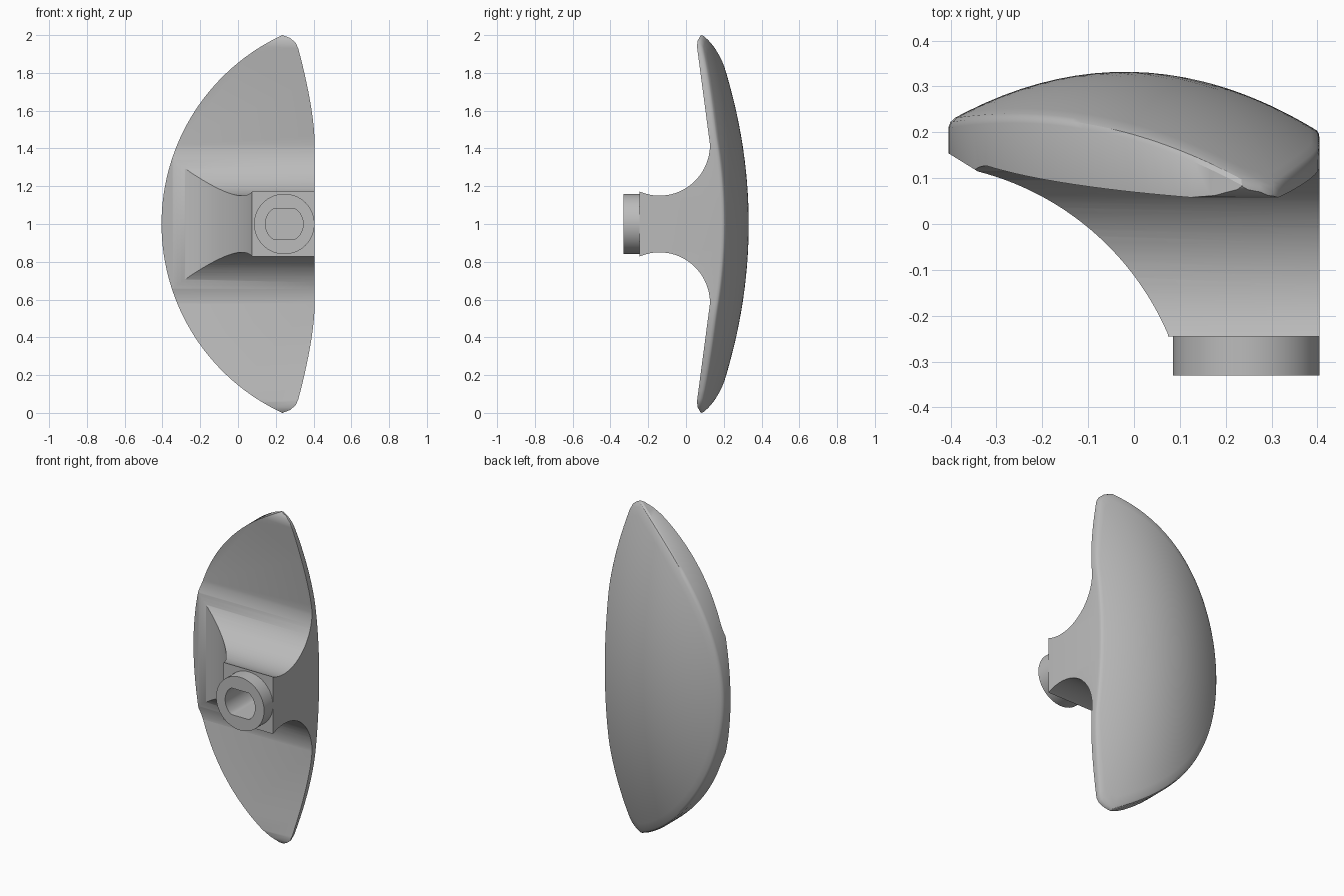
import bpy, bmesh, math

cube = bpy.data.objects.get("Cube")
if cube:
    bpy.data.objects.remove(cube, do_unlink=True)

grey = bpy.data.materials.new("satin grey")
grey.use_nodes = True
grey.diffuse_color = (0.5, 0.5, 0.5, 1)
grey.node_tree.nodes["Principled BSDF"].inputs["Base Color"].default_value = (0.5, 0.5, 0.5, 1)


def finish(name, bm):
    bmesh.ops.recalc_face_normals(bm, faces=bm.faces[:])
    mesh = bpy.data.meshes.new(name)
    bm.to_mesh(mesh)
    bm.free()
    mesh.materials.append(grey)
    obj = bpy.data.objects.new(name, mesh)
    bpy.context.scene.collection.objects.link(obj)
    return obj


def bridge(bm, a, b):
    n = len(a)
    for i in range(n):
        j = (i + 1) % n
        bm.faces.new((a[i], a[j], b[j], b[i]))


def prism(name, points, place, low, high):
    """Extrude a flat profile; place(u, v, depth) gives the position."""
    bm = bmesh.new()
    a, b = [[bm.verts.new(place(u, v, d)) for u, v in points] for d in (low, high)]
    bm.faces.new(a)
    bm.faces.new(b)
    bridge(bm, a, b)
    return finish(name, bm)


def along_x(u, v, d):
    return (d, u, v)


def along_y(u, v, d):
    return (u, d, v)


def along_z(u, v, d):
    return (u, v, d)


def combine(obj, cutter, operation):
    cutter.hide_render = True
    mod = obj.modifiers.new("shape", 'BOOLEAN')
    mod.operation = operation
    mod.solver = 'EXACT'
    mod.object = cutter
    bpy.context.view_layer.objects.active = obj
    bpy.ops.object.modifier_apply(modifier=mod.name)


def mirrored(half):
    """Close an upper half profile with its reflection about z = 1."""
    return half + [(u, 2 - v) for u, v in reversed(half) if abs(v - 1) > 1e-4]


def arc(cx, cy, rx, ry, start, end, steps):
    angles = [start + (end - start) * i / steps for i in range(steps + 1)]
    return [(cx + rx * math.cos(a), cy + ry * math.sin(a)) for a in angles]


# Half-moon outline of the grip
outline = []
for i in range(21):
    z = 1 + 0.93 * i / 20
    outline.append((0.405 - 0.26 * max(0, z - 1.45) ** 1.5, z))
outline += [(0.305, 1.96), (0.275, 1.985)]
outline += arc(0.696, 1, 1.101, 1.101, math.pi - 1.139, math.pi, 32)
outline = mirrored(outline)


# Domed back with a softly rounded rim
def back(x, z):
    return 0.332 - 0.73 * (x + 0.02) ** 2 - 0.186 * (z - 1) ** 2


bm = bmesh.new()
cx, cz = 0.15, 1.0
front = [bm.verts.new((x, -0.5, z)) for x, z in outline]
bm.faces.new(front)
ring = front
levels = [(1, 0.014), (0.992, 0.004), (0.975, 0)] + [(1 - i / 14, 0) for i in range(1, 14)]
for t, drop in levels:
    inner = []
    for px, pz in outline:
        x, z = cx + (px - cx) * t, cz + (pz - cz) * t
        inner.append(bm.verts.new((x, back(x, z) - drop, z)))
    bridge(bm, ring, inner)
    ring = inner
centre = bm.verts.new((cx, back(cx, cz), cz))
for i, v in enumerate(ring):
    bm.faces.new((v, ring[(i + 1) % len(ring)], centre))
body = finish("handle_body", bm)

# Side profile: neck flaring into the two wings
flare = arc(-0.14, 1.42, 0.267, 0.27, -1.975, 0, 28)
flare += [(0.058, 1.94), (0.062, 1.97), (0.075, 1.995), (0.09, 2.005), (0.6, 2.005)]
side = prism("side_profile", mirrored(flare), along_x, -1, 1)

# Curved scoop removed from one side of the neck
scoop_line = [(-0.6, 0.275)] + arc(-0.494, -0.484, 0.618, 0.618, 1.32, 0.406, 28)
scoop_line += [(0.074, -0.7), (-0.6, -0.7)]
scoop = prism("scoop_cutter", scoop_line, along_z, -0.5, 2.5)

# Spindle socket: a round hole with two flats
socket_line = [(0.245 + 0.1 * math.cos(a), 1 + max(-0.08, min(0.08, 0.1 * math.sin(a))))
               for a in (math.tau * (i + 0.5) / 48 for i in range(48))]
socket = prism("socket_cutter", socket_line, along_y, -0.6, -0.1)

# Round collar at the end of the neck
collar = prism("spindle_collar", arc(0.245, 1, 0.16, 0.16, 0, math.tau * 63 / 64, 63),
               along_y, -0.33, -0.24)

combine(body, side, 'INTERSECT')
combine(body, scoop, 'DIFFERENCE')
combine(body, socket, 'DIFFERENCE')
combine(collar, socket, 'DIFFERENCE')
for cutter in (side, scoop, socket):
    bpy.data.objects.remove(cutter, do_unlink=True)

# Smooth curves, crisp edges
for obj in (body, collar):
    bpy.ops.object.select_all(action='DESELECT')
    obj.select_set(True)
    bpy.context.view_layer.objects.active = obj
    bpy.ops.object.shade_smooth_by_angle(angle=math.radians(32))
